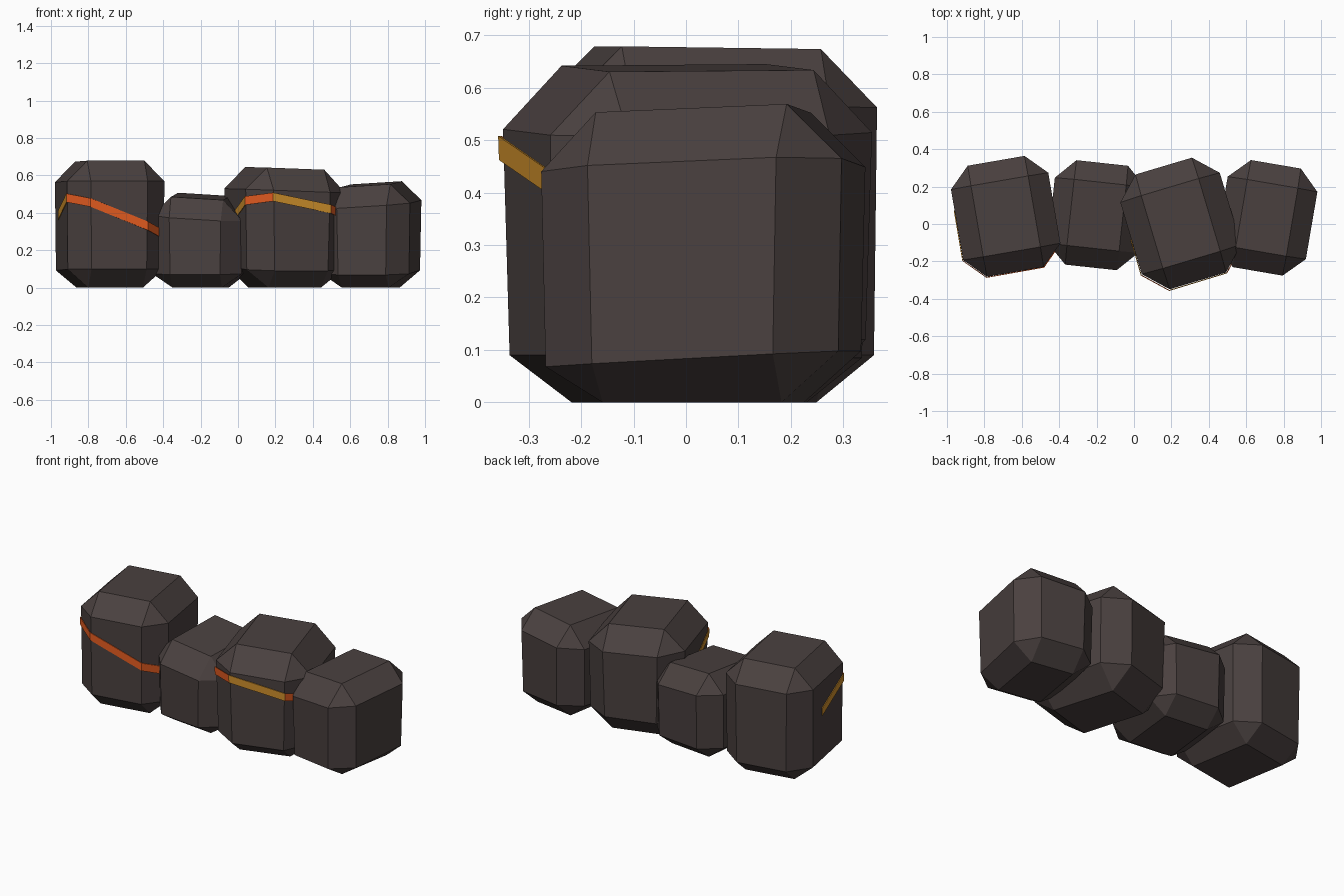
import bpy, bmesh, math
from mathutils import Matrix, Vector

cube = bpy.data.objects.get("Cube")
if cube:
    bpy.data.objects.remove(cube, do_unlink=True)


def material(name, rgb):
    mat = bpy.data.materials.new(name)
    mat.use_nodes = True
    color = (*rgb, 1)
    mat.diffuse_color = color
    mat.node_tree.nodes["Principled BSDF"].inputs["Base Color"].default_value = color
    return mat


ROCK = material("dark_rock", (0.068, 0.052, 0.05))
ORANGE = material("ember_orange", (0.8, 0.11, 0.015))
GOLD = material("ember_gold", (0.63, 0.28, 0.025))


def add_object(name, bm, mats, place):
    mesh = bpy.data.meshes.new(name)
    bmesh.ops.recalc_face_normals(bm, faces=bm.faces)
    bm.to_mesh(mesh)
    bm.free()
    for mat in mats:
        mesh.materials.append(mat)
    obj = bpy.data.objects.new(name, mesh)
    obj.matrix_world = place
    bpy.context.collection.objects.link(obj)
    return obj


def placement(center, yaw):
    return Matrix.Translation((*center, 0)) @ Matrix.Rotation(math.radians(yaw), 4, "Z")


def stone(name, center, yaw, size, front, back, bevel, taper, tilt=0.0):
    """Chamfered block; front and back are (bottom, top) heights."""
    bm = bmesh.new()
    bmesh.ops.create_cube(bm, size=1)
    for v in bm.verts:
        upper = v.co.z > 0
        z = (front if v.co.y < 0 else back)[upper]
        scale = 1 if upper else taper
        v.co = (v.co.x * size[0] * scale, v.co.y * size[1] * scale,
                z + upper * tilt * v.co.x)
    bmesh.ops.bevel(bm, geom=bm.edges[:], offset=bevel, segments=1,
                    affect="EDGES", clamp_overlap=True)
    # Flat underside resting on the ground
    for v in bm.verts:
        v.co.z = max(v.co.z, 0)
    add_object(name, bm, [ROCK], placement(center, yaw))


def glowing_crack(name, center, yaw, size, bevel, taper, top, heights, colors):
    """Thin band running from the left side around the front corners."""
    w, d = size[0] / 2, size[1] / 2
    path = [(-w, bevel - d + 0.27), (-w, bevel - d), (bevel - w, -d),
            (w - bevel, -d), (w, bevel - d)]
    bm = bmesh.new()
    pairs = []
    for (x, y), z in zip(path, heights):
        pair = []
        for level in (z - 0.023, z + 0.023):
            grow = 1.012 - (1 - taper) * (1 - level / top)
            pair.append(bm.verts.new(Vector((x * grow, y * grow, level))))
        pairs.append(pair)
    for a, b, color in zip(pairs, pairs[1:], colors):
        bm.faces.new((a[0], b[0], b[1], a[1])).material_index = color
    obj = add_object(name, bm, [ORANGE, GOLD], placement(center, yaw))
    thick = obj.modifiers.new("thickness", "SOLIDIFY")
    thick.thickness = 0.004
    thick.offset = 0


# Row of four blocks, from -x to +x
tall = dict(center=(-0.686, 0.041), yaw=9.8, size=(0.53, 0.605), bevel=0.11, taper=0.975)
broad = dict(center=(0.25, 0.003), yaw=16.6, size=(0.56, 0.646), bevel=0.12, taper=0.95)
stone("tall_stone", front=(-0.01, 0.68), back=(-0.02, 0.672), **tall)
stone("small_stone", (-0.2, 0.047), -6.2, (0.49, 0.565),
      (-0.035, 0.47), (-0.02, 0.505), 0.105, 0.97, -0.03)
stone("broad_stone", front=(-0.03, 0.635), back=(0, 0.64), tilt=-0.02, **broad)
stone("end_stone", (0.71, 0.033), -9.7, (0.49, 0.585),
      (-0.04, 0.54), (-0.01, 0.565), 0.108, 0.96, 0.03)

# Glowing cracks
glowing_crack("tall_stone_crack", top=0.57, heights=(0.385, 0.48, 0.455, 0.33, 0.28),
              colors=(1, 0, 0, 0), **tall)
glowing_crack("broad_stone_crack", top=0.52, heights=(0.36, 0.465, 0.485, 0.42, 0.385),
              colors=(1, 0, 1, 0), **broad)
